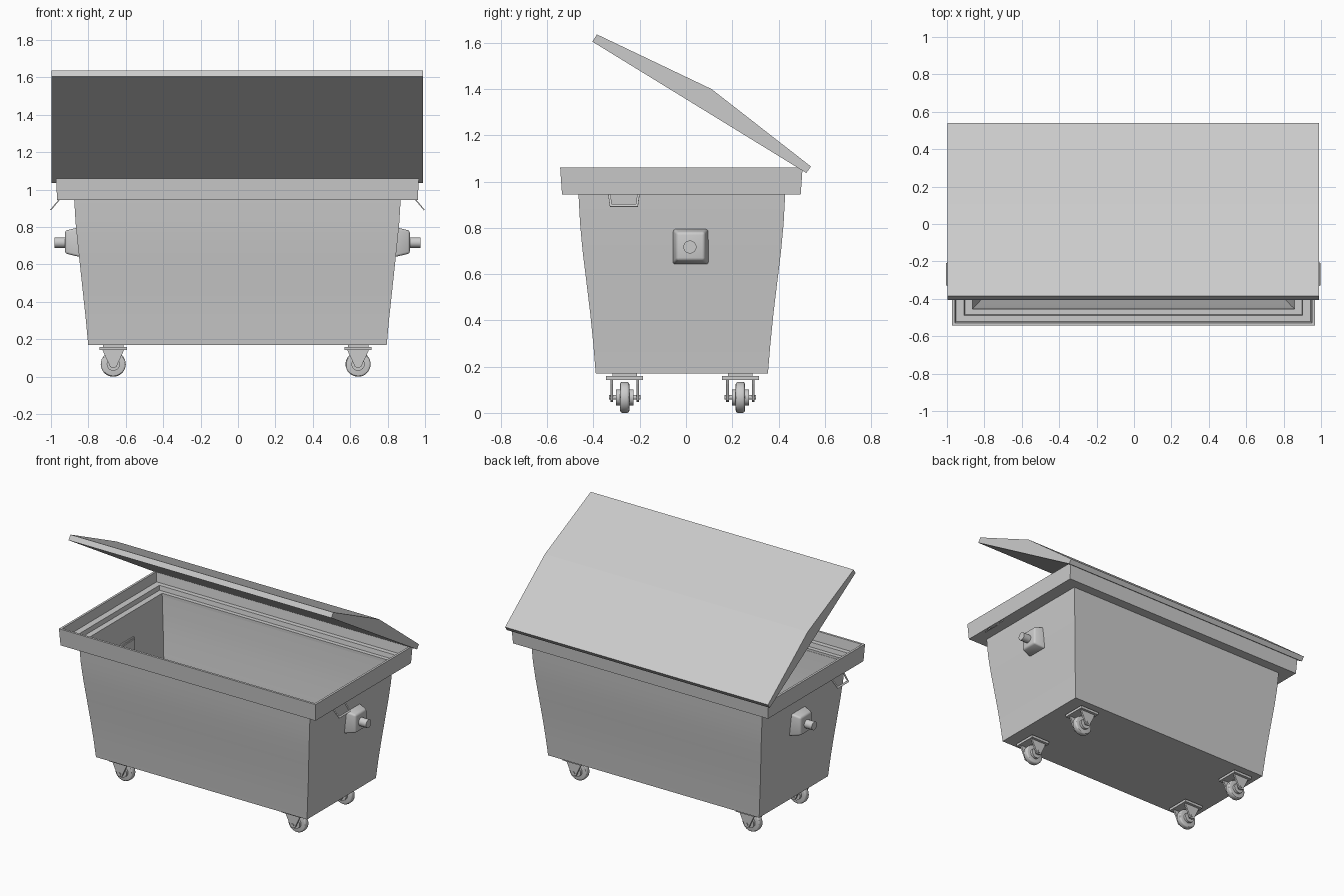
import bpy, bmesh, math
from mathutils import Matrix, Vector

cube = bpy.data.objects.get("Cube")
if cube:
    bpy.data.objects.remove(cube, do_unlink=True)

grey = bpy.data.materials.new("bin grey")
grey.use_nodes = True
COLOUR = (0.6, 0.6, 0.6, 1)
grey.diffuse_color = COLOUR
grey.node_tree.nodes["Principled BSDF"].inputs["Base Color"].default_value = COLOUR


def finish(name, bm, smooth=True):
    bmesh.ops.recalc_face_normals(bm, faces=bm.faces)
    mesh = bpy.data.meshes.new(name)
    bm.to_mesh(mesh)
    bm.free()
    mesh.materials.append(grey)
    ob = bpy.data.objects.new(name, mesh)
    bpy.context.collection.objects.link(ob)
    if smooth:
        bpy.ops.object.select_all(action='DESELECT')
        ob.select_set(True)
        bpy.context.view_layer.objects.active = ob
        bpy.ops.object.shade_smooth_by_angle(angle=math.radians(30))
    return ob


def loft(name, rings, centre, closed=False):
    """Join rectangles (half x, half y, z) from first to last."""
    bm = bmesh.new()
    cx, cy = centre
    loops = [[bm.verts.new((cx + sx * hx, cy + sy * hy, z))
              for sx, sy in ((-1, -1), (1, -1), (1, 1), (-1, 1))]
             for hx, hy, z in rings]
    pairs = list(zip(loops, loops[1:]))
    if closed:
        pairs.append((loops[-1], loops[0]))
    else:
        bm.faces.new(loops[0])
        bm.faces.new(loops[-1])
    for a, b in pairs:
        for i in range(4):
            j = (i + 1) % 4
            bm.faces.new((a[i], a[j], b[j], b[i]))
    return finish(name, bm)


def prism(name, points, axis, start, end):
    """Extrude a profile along x (points are y, z) or y (points are x, z)."""
    bm = bmesh.new()

    def place(p, d):
        return (d, p[0], p[1]) if axis == 'x' else (p[0], d, p[1])
    a = [bm.verts.new(place(p, start)) for p in points]
    b = [bm.verts.new(place(p, end)) for p in points]
    bm.faces.new(a)
    bm.faces.new(b)
    for i in range(len(a)):
        j = (i + 1) % len(a)
        bm.faces.new((a[i], a[j], b[j], b[i]))
    return finish(name, bm, smooth=False)


def box(name, centre, size):
    bm = bmesh.new()
    bmesh.ops.create_cube(bm, size=1, matrix=Matrix.Translation(centre)
                          @ Matrix.Diagonal((*size, 1)))
    return finish(name, bm, smooth=False)


def cylinder(name, centre, radius, depth, axis, bevel=0):
    bm = bmesh.new()
    turn = Matrix.Rotation(math.pi / 2, 4, 'Y' if axis == 'x' else 'X')
    if axis == 'z':
        turn = Matrix()
    bmesh.ops.create_cone(bm, cap_ends=True, segments=32, radius1=radius,
                          radius2=radius, depth=depth,
                          matrix=Matrix.Translation(centre) @ turn)
    if bevel:
        rims = [e for e in bm.edges if any(len(f.verts) > 4 for f in e.link_faces)]
        bmesh.ops.bevel(bm, geom=rims, offset=bevel, segments=3,
                        profile=0.5, affect='EDGES')
    return finish(name, bm)


MID = (-0.003, -0.018)

# Hollow tub: flared outer wall, then back down the inside to the floor
flare = [(0.798, 0.372, 0.17), (0.81, 0.383, 0.3), (0.824, 0.396, 0.43),
         (0.839, 0.413, 0.57), (0.853, 0.429, 0.7), (0.865, 0.44, 0.82),
         (0.873, 0.447, 0.95)]
WALL = 0.012
inner = [(hx - WALL, hy - WALL, max(z, 0.185)) for hx, hy, z in reversed(flare)]
loft("tub", flare + inner, MID)

# Stepped rim around the opening
loft("rim", [(0.964, 0.516, 0.945), (0.97, 0.524, 1.06), (0.955, 0.509, 1.06),
             (0.948, 0.5, 0.995), (0.905, 0.468, 0.995), (0.9, 0.463, 0.965),
             (0.861, 0.435, 0.965), (0.861, 0.435, 0.945)],
     (-0.003, -0.02), closed=True)

# Bent lid, propped open at the back
prism("lid", [(-0.405, 1.605), (-0.385, 1.636), (0.11, 1.4),
              (0.54, 1.065), (0.52, 1.037)], 'x', -0.998, 0.99)

for side, label in ((1, "left"), (-1, "right")):
    # Tapered boss with a lifting pin
    bm = bmesh.new()
    centre = Vector((MID[0] + side * 0.882, 0.02, 0.72))
    bmesh.ops.create_cube(bm, size=1, matrix=Matrix.Translation(centre)
                          @ Matrix.Diagonal((0.08, 0.16, 0.16, 1)))
    for v in bm.verts:
        if (v.co.x - centre.x) * side > 0:
            v.co.y = centre.y + (v.co.y - centre.y) * 0.76
            v.co.z = centre.z + (v.co.z - centre.z) * 0.76
    bmesh.ops.bevel(bm, geom=bm.edges[:], offset=0.012, segments=3,
                    profile=0.5, affect='EDGES')
    finish(label + "_pin_boss", bm)
    cylinder(label + "_lifting_pin", (MID[0] + side * 0.945, 0.017, 0.717),
             0.028, 0.068, 'x')
    box(label + "_inner_pin_plate", (MID[0] + side * 0.84, 0.02, 0.72),
        (0.008, 0.13, 0.13))

    # Sloping handle frame below the rim
    bm = bmesh.new()
    outer = ((-0.337, 0), (-0.2, 0), (-0.208, 1), (-0.329, 1))
    inset = ((-0.326, 0), (-0.211, 0), (-0.216, 0.82), (-0.321, 0.82))
    a, b = [[bm.verts.new((MID[0] + side * (0.952 + 0.047 * t), y, 0.947 - 0.056 * t))
             for y, t in ring] for ring in (outer, inset)]
    for i in (1, 2, 3):
        j = (i + 1) % 4
        bm.faces.new((a[i], a[j], b[j], b[i]))
    handle = finish(label + "_handle", bm, smooth=False)
    thick = handle.modifiers.new("thickness", 'SOLIDIFY')
    thick.thickness = 0.006
    thick.offset = 0

# Four casters
for x, side in ((0.642, "left"), (-0.667, "right")):
    for y, end in ((-0.265, "front"), (0.235, "back")):
        tag = end + "_" + side + "_"
        box(tag + "caster_mount", (x, y, 0.165), (0.11, 0.105, 0.014))
        box(tag + "caster_plate", (x, y, 0.151), (0.145, 0.16, 0.018))
        cylinder(tag + "wheel", (x, y, 0.067), 0.067, 0.04, 'y', bevel=0.01)
        cylinder(tag + "hub", (x, y, 0.067), 0.035, 0.074, 'y')
        cylinder(tag + "axle", (x, y, 0.067), 0.01, 0.135, 'y')
        fork = [(x - 0.058, 0.145), (x + 0.058, 0.145), (x + 0.05, 0.125)]
        fork += [(x + 0.024 * math.cos(t), 0.07 + 0.024 * math.sin(t))
                 for t in (0, -0.8, -math.pi / 2, 0.8 - math.pi, -math.pi)]
        fork.append((x - 0.05, 0.125))
        for s, name in ((-1, "front_fork"), (1, "back_fork")):
            prism(tag + name, fork, 'y', y + s * 0.05, y + s * 0.062)
